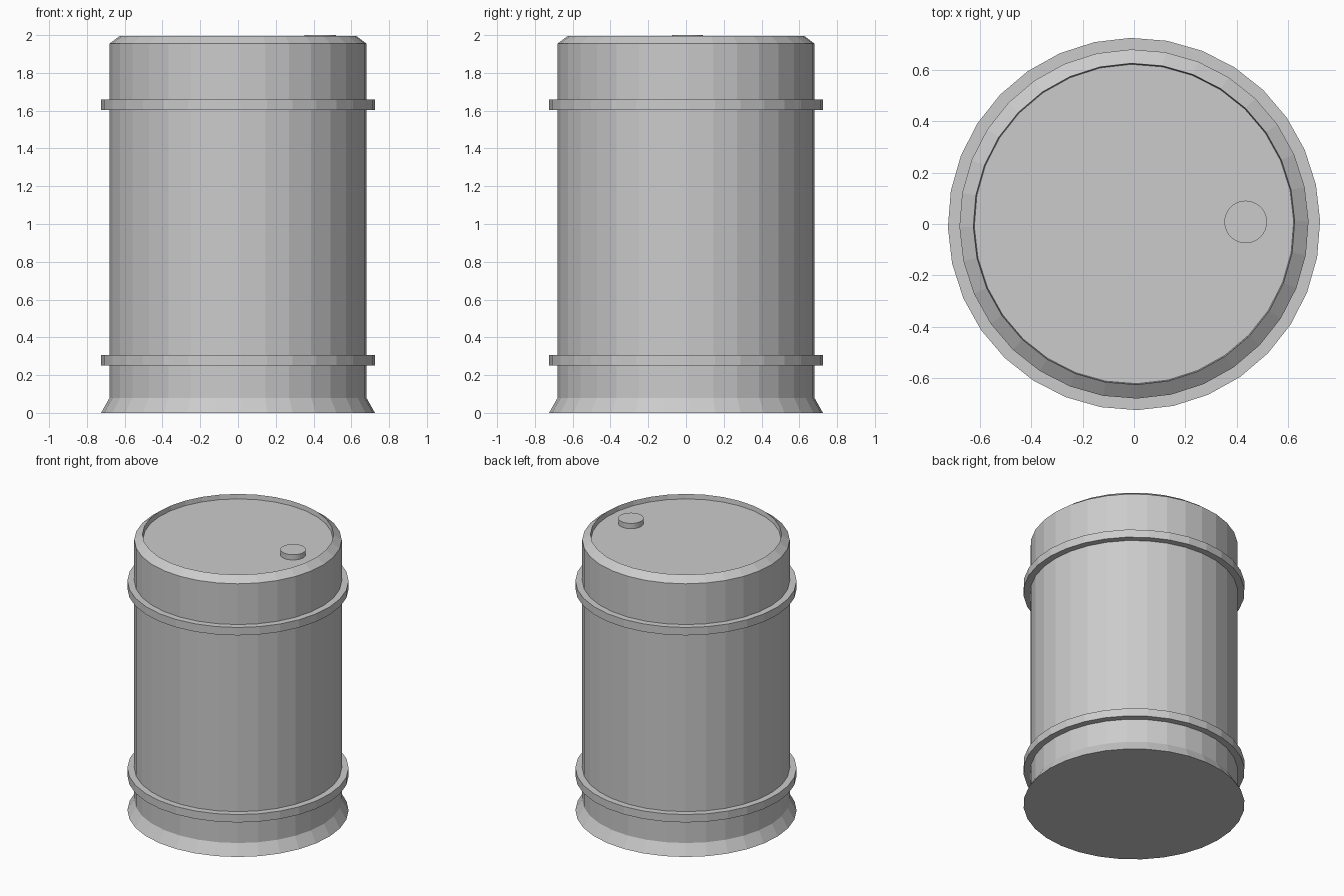
import bpy, bmesh
from math import sin, cos, pi, radians

if "Cube" in bpy.data.objects:
    bpy.data.objects.remove(bpy.data.objects["Cube"])

SIDES = 32
TURN = radians(1)


def lathe(name, profile, sides=SIDES, center=(0, 0), ring=False):
    """Revolve (radius, z) points; open profiles are capped, ring profiles are closed."""
    bm = bmesh.new()
    loops = [[bm.verts.new((r * cos(TURN + 2 * pi * i / sides),
                            r * sin(TURN + 2 * pi * i / sides), z))
              for i in range(sides)] for r, z in profile]
    pairs = list(zip(loops, loops[1:]))
    if ring:
        pairs.append((loops[-1], loops[0]))
    else:
        bm.faces.new(loops[0][::-1])
        bm.faces.new(loops[-1])
    for a, b in pairs:
        for i in range(sides):
            j = (i + 1) % sides
            bm.faces.new((a[i], a[j], b[j], b[i]))
    bmesh.ops.recalc_face_normals(bm, faces=bm.faces)
    mesh = bpy.data.meshes.new(name)
    bm.to_mesh(mesh)
    bm.free()
    obj = bpy.data.objects.new(name, mesh)
    obj.location = (*center, 0)
    bpy.context.collection.objects.link(obj)
    return obj


# Drum body: flared foot, straight wall, chamfered rim, recessed lid
lathe("drum_body", [(0.725, 0), (0.68, 0.08), (0.68, 1.955),
                    (0.626, 1.996), (0.622, 1.962)])

# Reinforcing hoops
for name, z in (("lower_hoop", 0.25), ("upper_hoop", 1.603)):
    lathe(name, [(0.67, z), (0.725, z), (0.725, z + 0.057), (0.67, z + 0.057)], ring=True)

# Filler cap on the lid
lathe("filler_cap", [(0.083, 1.955), (0.083, 2.0)], center=(0.435, 0.008))
